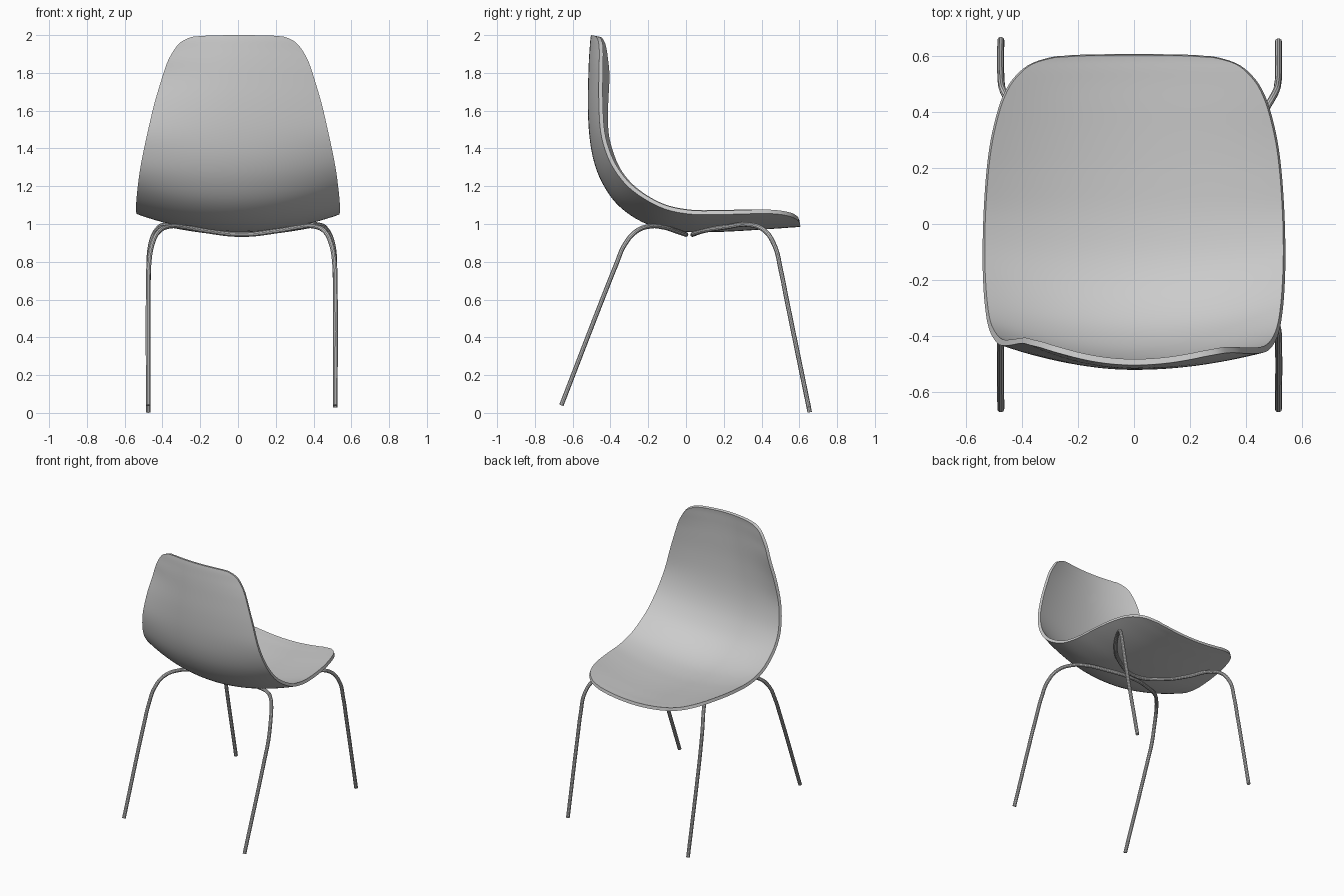
import bpy, bmesh
from mathutils import Vector

if "Cube" in bpy.data.objects:
    bpy.data.objects.remove(bpy.data.objects["Cube"])

# Shell stations from top of back to seat front:
# y, z (centre line, outer side), half width, curl on left, curl on right
STATIONS = [
    (-.503, 2.0, .20, .62, .50), (-.504, 1.994, .25, .62, .50),
    (-.507, 1.97, .30, .62, .48), (-.510, 1.93, .336, .62, .45),
    (-.514, 1.87, .37, .60, .40), (-.517, 1.79, .398, .58, .35),
    (-.520, 1.64, .442, .45, .30), (-.513, 1.48, .478, .36, .27),
    (-.490, 1.34, .505, .36, .30), (-.445, 1.22, .522, .37, .34),
    (-.370, 1.11, .532, .40, .38), (-.260, 1.025, .538, .40, .39),
    (-.130, .975, .540, .37, .36), (.02, .957, .537, .34, .33),
    (.17, .958, .528, .34, .33), (.30, .964, .512, .35, .34),
    (.42, .972, .483, .36, .36), (.50, .977, .448, .37, .37),
    (.55, .981, .405, .37, .37), (.582, .983, .352, .37, .37),
    (.60, .985, .29, .37, .37), (.606, .986, .22, .37, .37),
]


def smooth_rows(pts, steps):
    """Catmull-Rom sampling of a list of tuples."""
    pts = [Vector(p) for p in pts]
    pts = [2 * pts[0] - pts[1]] + pts + [2 * pts[-1] - pts[-2]]
    out = []
    for a, b, c, d in zip(pts, pts[1:], pts[2:], pts[3:]):
        for i in range(steps):
            t = i / steps
            out.append(.5 * (2 * b + (c - a) * t + (2 * a - 5 * b + 4 * c - d) * t ** 2
                             + (3 * b - a - 3 * c + d) * t ** 3))
    return out + [pts[-2]]


def finish(ob):
    bpy.ops.object.select_all(action='DESELECT')
    ob.select_set(True)
    bpy.context.view_layer.objects.active = ob
    bpy.ops.object.convert(target='MESH')
    bpy.ops.object.shade_smooth_by_angle()


# One-piece seat and back shell
rows = smooth_rows(STATIONS, 4)
bm = bmesh.new()
COLS = 32
grid = []
for i, r in enumerate(rows):
    a, b = rows[max(i - 1, 0)], rows[min(i + 1, len(rows) - 1)]
    t = Vector((b[0] - a[0], b[1] - a[1])).normalized()
    line = []
    for j in range(COLS + 1):
        x = r[2] * (2 * j / COLS - 1)
        d = (r[3] if x < 0 else r[4]) * x * x
        line.append(bm.verts.new((x, r[0] - t.y * d, r[1] + t.x * d)))
    grid.append(line)
for p, q in zip(grid, grid[1:]):
    for j in range(COLS):
        bm.faces.new((p[j], p[j + 1], q[j + 1], q[j]))
mesh = bpy.data.meshes.new("seat_shell")
bm.to_mesh(mesh)
bm.free()
shell = bpy.data.objects.new("seat_shell", mesh)
bpy.context.collection.objects.link(shell)
sol = shell.modifiers.new("thickness", 'SOLIDIFY')
sol.thickness = .022
sol.offset = 1
finish(shell)


# Bent tube leg pairs, meeting under the seat
def leg_pair(name, half, left_foot, right_foot):
    left = [(-x, y, z) for x, y, z in reversed(half[1:])]
    pts = [left_foot] + left + half + [right_foot]
    cu = bpy.data.curves.new(name, 'CURVE')
    cu.dimensions = '3D'
    cu.bevel_depth = .0125
    cu.bevel_resolution = 3
    cu.use_fill_caps = True
    cu.resolution_u = 8
    sp = cu.splines.new('BEZIER')
    sp.bezier_points.add(len(pts) - 1)
    for bp, p in zip(sp.bezier_points, pts):
        bp.co = p
        bp.handle_left_type = bp.handle_right_type = 'AUTO'
    ob = bpy.data.objects.new(name, cu)
    ob.location.x = .02
    bpy.context.collection.objects.link(ob)
    finish(ob)


leg_pair("front_legs",
         [(0, 0, .944), (.2, -.06, .965), (.3, -.115, .982), (.38, -.19, .988),
          (.44, -.265, .96), (.475, -.325, .89), (.492, -.372, .78), (.495, -.42, .66)],
         (-.495, -.66, .04), (.495, -.66, .04))
leg_pair("back_legs",
         [(0, .035, .944), (.2, .10, .965), (.33, .22, .985), (.40, .325, .997),
          (.45, .41, .97), (.483, .467, .89), (.493, .503, .75), (.495, .533, .6)],
         (-.495, .655, .003), (.495, .65, .03))
